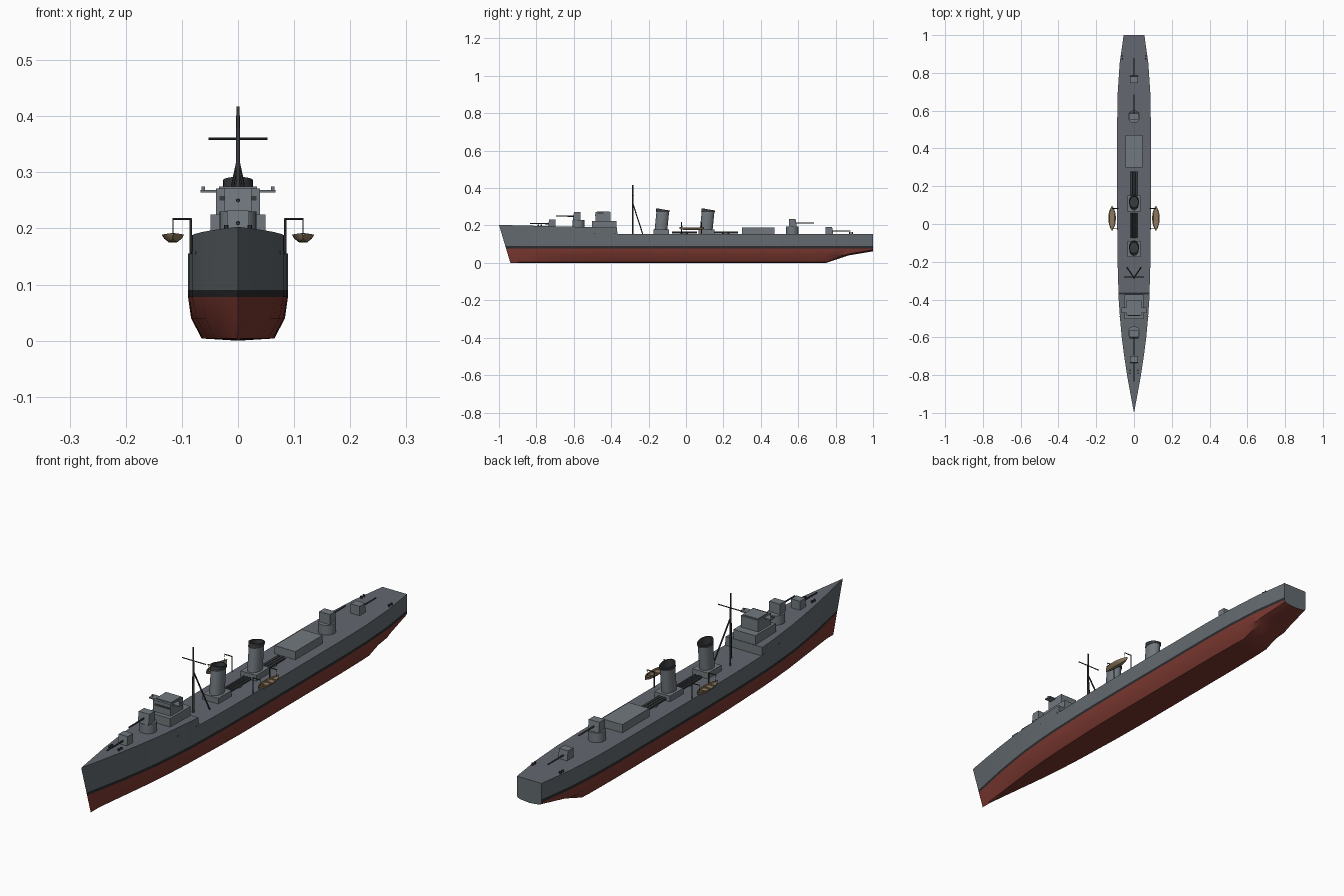
import bpy, bmesh, math
from mathutils import Vector

if "Cube" in bpy.data.objects:
    bpy.data.objects.remove(bpy.data.objects["Cube"])


def mat(name, c):
    m = bpy.data.materials.new(name)
    m.diffuse_color = (*c, 1)
    m.use_nodes = True
    m.node_tree.nodes["Principled BSDF"].inputs["Base Color"].default_value = m.diffuse_color
    return m


HULL = mat("hull grey", (0.125, 0.145, 0.16))
RED = mat("red antifouling", (0.2, 0.04, 0.03))
BLACK = mat("boot stripe black", (0.025, 0.025, 0.028))
DECK = mat("deck grey", (0.125, 0.14, 0.16))
HOUSE = mat("house grey", (0.165, 0.19, 0.21))
METAL = mat("dark metal", (0.04, 0.043, 0.048))
WOOD = mat("boat wood", (0.27, 0.19, 0.11))


def finish(name, bm, mats, smooth=False):
    bmesh.ops.recalc_face_normals(bm, faces=bm.faces)
    me = bpy.data.meshes.new(name)
    bm.to_mesh(me)
    bm.free()
    for m in mats:
        me.materials.append(m)
    ob = bpy.data.objects.new(name, me)
    bpy.context.collection.objects.link(ob)
    if smooth:
        bpy.ops.object.select_all(action='DESELECT')
        ob.select_set(True)
        bpy.context.view_layer.objects.active = ob
        bpy.ops.object.shade_smooth_by_angle(angle=math.radians(30))
    return ob


def box(name, x, y, z, m):
    # x, y, z are (low, high) ranges
    bm = bmesh.new()
    bmesh.ops.create_cube(bm, size=1)
    for v in bm.verts:
        v.co = [(r[0] + r[1]) / 2 + c * (r[1] - r[0]) for r, c in zip((x, y, z), v.co)]
    return finish(name, bm, [m])


def rod(name, a, b, r, m, r2=None, n=12):
    a, b = Vector(a), Vector(b)
    bm = bmesh.new()
    bmesh.ops.create_cone(bm, cap_ends=True, segments=n, radius1=r,
                          radius2=r if r2 is None else r2, depth=(b - a).length)
    q = (b - a).to_track_quat('Z', 'Y')
    for v in bm.verts:
        v.co = q @ v.co + (a + b) / 2
    return finish(name, bm, [m], True)


def interp(table, t):
    for (a, u), (b, v) in zip(table, table[1:]):
        if t <= b:
            return u + (v - u) * max(0, (t - a) / (b - a))
    return table[-1][1]


# Hull: lofted sections, forecastle step at y = -0.37
BEAM = [(-1, 0), (-0.9, 0.019), (-0.8, 0.037), (-0.7, 0.052), (-0.6, 0.065), (-0.5, 0.074),
        (-0.4, 0.081), (-0.2, 0.087), (0, 0.089), (0.55, 0.089), (0.7, 0.086), (0.85, 0.076), (1, 0.055)]
KEEL = [(0.75, 0), (0.87, 0.04), (1, 0.062)]
FULL = [(-1, 0.45), (-0.5, 0.65), (-0.1, 0.73), (1, 0.73)]
stations = sorted([-1 + 0.05 * i for i in range(41)] + [-0.37, -0.366, 0.87])
bm = bmesh.new()
loops = []
for s in stations:
    w, k, f = interp(BEAM, s), interp(KEEL, s), interp(FULL, s)
    top = 0.203 - 0.015 * (s + 1) / 0.63 if s < -0.368 else 0.155
    rake = 0.3 * max(0, min(1, (-0.6 - s) / 0.4))
    pts = [(0, k), (f * w, k + 0.004), ((f + 1.9) / 2.8 * w, max(0.04, k + 0.008)),
           (w, max(0.078, k + 0.012)), (w, 0.09), (w, top)]
    ring = pts + [(-x, z) for x, z in reversed(pts[1:])]
    loops.append([bm.verts.new((x, s + rake * (0.203 - z), z)) for x, z in ring])
n = len(loops[0])
for a, b in zip(loops, loops[1:]):
    for i in range(n):
        j = (i + 1) % n
        bm.faces.new((a[i], a[j], b[j], b[i]))
bm.faces.new(loops[-1])
bmesh.ops.remove_doubles(bm, verts=bm.verts, dist=1e-5)
bmesh.ops.recalc_face_normals(bm, faces=bm.faces)
for f in bm.faces:
    z = f.calc_center_median().z
    if f.normal.z > 0.7 and z > 0.1:
        f.material_index = 3
    elif f.normal.y > 0.95:
        f.material_index = 0
    elif z < 0.078:
        f.material_index = 1
    elif z < 0.0905:
        f.material_index = 2
finish("hull", bm, [HULL, RED, BLACK, DECK], True)


# Guns: d is the direction of fire along y
def gun(name, y, z, d, w, front, muzzle):
    bm = bmesh.new()
    bmesh.ops.create_cube(bm, size=1)
    for v in bm.verts:
        back_top = 0.006 if v.co.z > 0 and v.co.y * d > 0 else 0
        v.co = (v.co.x * 2 * w, y + v.co.y * 0.04 - d * back_top, z + 0.021 + v.co.z * 0.042)
    finish(name + "_shield", bm, [HOUSE])
    rod(name + "_barrel", (0, y + d * 0.012, z + 0.02), (0, muzzle, z + 0.02), 0.0035, METAL, 0.0028)


gun("fore_gun", -0.718, 0.19, -1, 0.02, 0, -0.835)
gun("upper_fore_gun", -0.585, 0.23, -1, 0.024, 0, -0.695)
gun("upper_aft_gun", 0.572, 0.193, 1, 0.024, 0, 0.685)
gun("aft_gun", 0.767, 0.151, 1, 0.02, 0, 0.88)
rod("fore_gun_platform", (0, -0.575, 0.185), (0, -0.575, 0.23), 0.033, HOUSE, n=24)
rod("aft_gun_platform", (0, 0.568, 0.15), (0, 0.568, 0.194), 0.033, HOUSE, n=24)

# Bridge and deckhouse
box("bridge_base", (-0.049, 0.049), (-0.503, -0.372), (0.18, 0.225), HOUSE)
box("bridge_upper", (-0.039, 0.039), (-0.485, -0.405), (0.225, 0.271), HOUSE)
box("bridge_roof", (-0.034, 0.034), (-0.475, -0.41), (0.271, 0.275), HOUSE)
box("bridge_window_band", (-0.033, 0.033), (-0.4865, -0.484), (0.25, 0.258), METAL)
box("bridge_wings", (-0.067, 0.067), (-0.472, -0.442), (0.264, 0.269), HOUSE)
box("aft_deckhouse", (-0.046, 0.046), (0.3, 0.472), (0.15, 0.188), HOUSE)

# Funnels: raked oval tubes with a dark sunken cap
for name, y in (("fore_funnel", -0.135), ("aft_funnel", 0.107)):
    box(name + "_base", (-0.035, 0.035), (y - 0.04, y + 0.045), (0.15, 0.178), HOUSE)
    bm = bmesh.new()
    rings = []
    for z, g in ((0.165, 1), (0.272, 1), (0.272, 1.07), (0.286, 1.07), (0.286, 0.88), (0.255, 0.88)):
        c = y + 0.1 * (z - 0.165)
        rings.append([bm.verts.new((0.025 * g * math.cos(t * math.pi / 12),
                                    c + 0.034 * g * math.sin(t * math.pi / 12),
                                    z - 0.006 * math.sin(t * math.pi / 12) * (z > 0.28)))
                      for t in range(24)])
    for k, (a, b) in enumerate(zip(rings, rings[1:])):
        for i in range(24):
            f = bm.faces.new((a[i], a[(i + 1) % 24], b[(i + 1) % 24], b[i]))
            f.material_index = int(k > 0)
    bm.faces.new(rings[-1]).material_index = 1
    finish(name, bm, [HOUSE, METAL], True)

# Tripod mast
rod("mast", (0, -0.285, 0.15), (0, -0.285, 0.417), 0.005, METAL, 0.003)
rod("mast_yard", (-0.053, -0.281, 0.36), (0.053, -0.281, 0.36), 0.002, METAL)

# Torpedo tubes, three to a bank
for name, y0, y1 in (("fore", -0.075, 0.058), ("aft", 0.148, 0.278)):
    rod(name + "_torpedo_mount", (0, (y0 + y1) / 2, 0.15), (0, (y0 + y1) / 2, 0.159), 0.02, HOUSE, n=20)
    for i in (-1, 0, 1):
        rod(name + "_torpedo_tube", (i * 0.0125, y0, 0.162), (i * 0.0125, y1, 0.162), 0.006, METAL)


# Ship's boat with sunken inside
def boat(side):
    bm = bmesh.new()
    sec = []
    for i in range(13):
        t = -1 + i / 6
        w = 0.019 * (1 - abs(t) ** 2.4) + 0.0008
        top = 0.189 + 0.003 * t * t
        bot = 0.175 + 0.007 * abs(t) ** 3
        pts = [(-w, top), (-0.8 * w, (top + bot) / 2), (-0.35 * w, bot), (0.35 * w, bot),
               (0.8 * w, (top + bot) / 2), (w, top), (0.8 * w, top), (0.7 * w, top - 0.005),
               (-0.7 * w, top - 0.005), (-0.8 * w, top)]
        sec.append([bm.verts.new((side * 0.116 + x, 0.03 + t * 0.066, z)) for x, z in pts])
    for a, b in zip(sec, sec[1:]):
        for i in range(10):
            j = (i + 1) % 10
            bm.faces.new((a[i], a[j], b[j], b[i]))
    bm.faces.new(sec[0])
    bm.faces.new(sec[-1])
    finish("ship_boat", bm, [WOOD], True)
    for y in (0.0, 0.03, 0.06):
        box("boat_thwart", (side * 0.116 - 0.014, side * 0.116 + 0.014), (y - 0.003, y + 0.003),
            (0.185, 0.188), WOOD)


# Paired parts on both sides
for s in (-1, 1):
    boat(s)
    for y in (-0.025, 0.082):
        rod("davit_post", (s * 0.084, y, 0.15), (s * 0.084, y, 0.218), 0.0023, METAL)
        rod("davit_arm", (s * 0.083, y, 0.217), (s * 0.117, y, 0.217), 0.002, METAL)
        rod("davit_fall", (s * 0.116, y, 0.217), (s * 0.116, y * 0.9 + 0.003, 0.19), 0.0007, METAL, n=6)
    rod("mast_leg", (s * 0.037, -0.23, 0.15), (0, -0.285, 0.32), 0.003, METAL)
    box("wing_lamp", (s * 0.062 - 0.003, s * 0.062 + 0.003), (-0.46, -0.454), (0.268, 0.275), HOUSE)
    for y in (-0.79, -0.775):
        rod("fore_bollard", (s * 0.021, y, 0.19), (s * 0.021, y, 0.206), 0.004, METAL)
    for y in (0.875, 0.89):
        rod("aft_bollard", (s * 0.062, y, 0.15), (s * 0.062, y, 0.164), 0.004, METAL)
    for y in (-0.49, -0.37 - 0.01):
        w = interp(BEAM, y)
        rod("porthole", (s * (w - 0.004), y, 0.157), (s * (w + 0.001), y, 0.157), 0.003, METAL)
